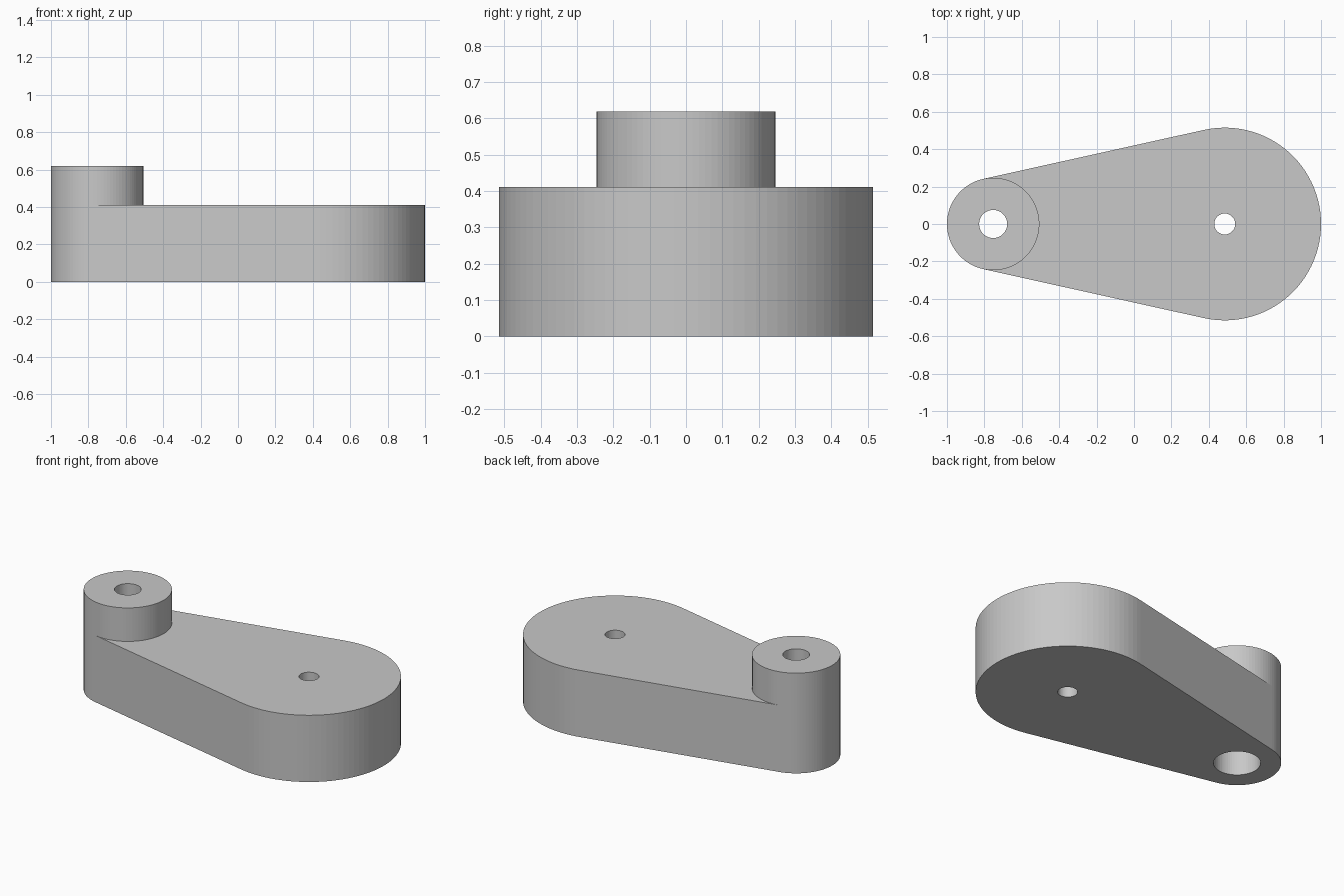
import bpy, bmesh
from math import pi, cos, sin, acos

if "Cube" in bpy.data.objects:
    bpy.data.objects.remove(bpy.data.objects["Cube"], do_unlink=True)

grey = bpy.data.materials.new("plain grey")
grey.use_nodes = True
colour = (0.58, 0.58, 0.58, 1)
grey.diffuse_color = colour
grey.node_tree.nodes["Principled BSDF"].inputs["Base Color"].default_value = colour

# Main sizes
small_x, small_r = -0.753, 0.247
big_x, big_r = 0.485, 0.515
plate_top, boss_top = 0.412, 0.619
pivot_r, bolt_r, recess_r = 0.056, 0.075, 0.132
tangent = acos((small_r - big_r) / (big_x - small_x))


def arc(x, r, start, end, steps):
    """Points along an arc, both ends included."""
    angles = [start + (end - start) * i / steps for i in range(steps + 1)]
    return [(x + r * cos(a), r * sin(a)) for a in angles]


def circle(x, r, steps=64):
    return arc(x, r, 0, 2 * pi, steps)[:-1]


def extruded(name, loops, bottom, top):
    """Solid from an outline with holes, extruded upwards."""
    bm = bmesh.new()
    edges = []
    for loop in loops:
        verts = [bm.verts.new((x, y, bottom)) for x, y in loop]
        edges += [bm.edges.new((v, verts[i - 1])) for i, v in enumerate(verts)]
    bmesh.ops.triangle_fill(bm, use_beauty=True, use_dissolve=False,
                            edges=edges, normal=(0, 0, 1))
    result = bmesh.ops.extrude_face_region(bm, geom=bm.faces[:], use_keep_orig=True)
    raised = [g for g in result["geom"] if isinstance(g, bmesh.types.BMVert)]
    bmesh.ops.translate(bm, verts=raised, vec=(0, 0, top - bottom))
    bmesh.ops.recalc_face_normals(bm, faces=bm.faces[:])
    mesh = bpy.data.meshes.new(name)
    bm.to_mesh(mesh)
    bm.free()
    mesh.materials.append(grey)
    obj = bpy.data.objects.new(name, mesh)
    bpy.context.collection.objects.link(obj)
    return obj


# Tapered arm: two round ends joined by tangent sides, with a wide recess below the boss
big_end = arc(big_x, big_r, -tangent, tangent, 56)
small_end = arc(small_x, small_r, tangent, 2 * pi - tangent, 40)
extruded("arm_plate",
         [big_end + small_end, circle(big_x, pivot_r), circle(small_x, recess_r)],
         0, plate_top)

# Raised boss, its outer wall in line with the small end, with a narrower bolt hole
inner_side = arc(small_x, small_r, -tangent, tangent, 50)[1:-1]
extruded("raised_boss", [small_end + inner_side, circle(small_x, bolt_r)],
         plate_top, boss_top)
